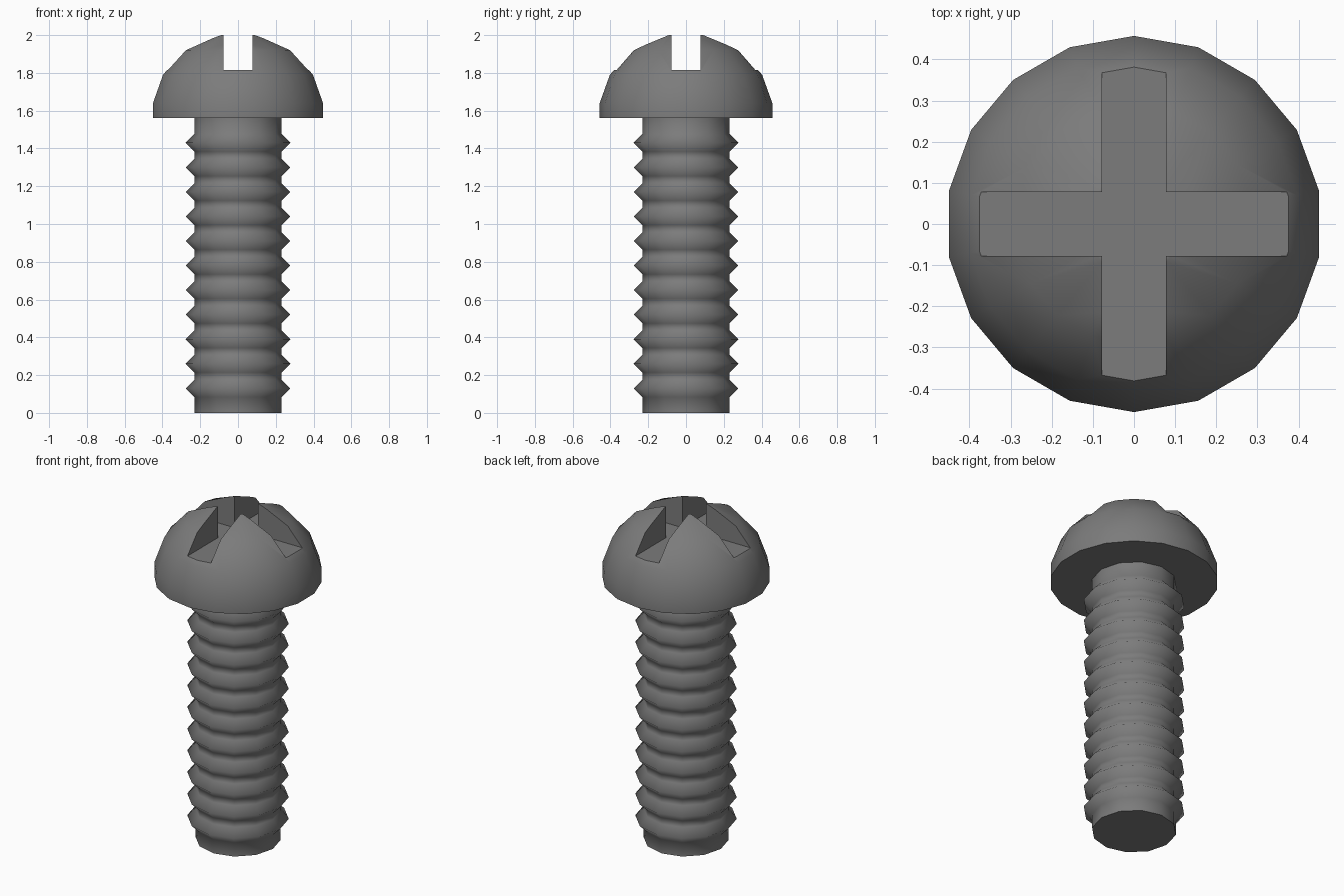
import bpy, bmesh, math

if "Cube" in bpy.data.objects:
    bpy.data.objects.remove(bpy.data.objects["Cube"])

steel = bpy.data.materials.new("dark grey steel")
steel.diffuse_color = (0.2, 0.2, 0.2, 1)
steel.use_nodes = True
steel.node_tree.nodes["Principled BSDF"].inputs["Base Color"].default_value = steel.diffuse_color


def lathe(name, profile, sides, start):
    """Closed solid turned around z from (radius, height) points, bottom to top."""
    bm = bmesh.new()
    rings = []
    for r, z in profile:
        angles = [start + 2 * math.pi * i / sides for i in range(sides)]
        rings.append([bm.verts.new((r * math.cos(a), r * math.sin(a), z)) for a in angles])
    for low, high in zip(rings, rings[1:]):
        for i in range(sides):
            j = (i + 1) % sides
            bm.faces.new((low[i], low[j], high[j], high[i])).smooth = True
    bm.faces.new(rings[0][::-1])
    bm.faces.new(rings[-1])
    mesh = bpy.data.meshes.new(name)
    bm.to_mesh(mesh)
    bm.free()
    mesh.materials.append(steel)
    obj = bpy.data.objects.new(name, mesh)
    bpy.context.collection.objects.link(obj)
    return obj


# Threaded shank: straight core with eleven V-shaped ridges
core, ridge, pitch, half = 0.231, 0.277, 0.13, 0.046
profile = [(core, 0)]
for n in range(1, 12):
    z = n * pitch
    profile += [(core, z - half), (ridge, z), (core, z + half)]
profile.append((core, 1.57))
lathe("threaded_shank", profile, 12, 0)

# Domed head
head = lathe("screw_head",
             [(0.457, 1.56), (0.457, 1.64), (0.403, 1.79), (0.29, 1.92), (0.12, 2.0)],
             18, math.pi / 2)

# Cross slots cut right through the dome
for name, size in (("slot_x", (1.2, 0.156, 0.4)), ("slot_y", (0.156, 1.2, 0.4))):
    bpy.ops.mesh.primitive_cube_add(size=1, location=(0, 0, 1.815 + 0.2))
    cutter = bpy.context.object
    cutter.name = name + "_cutter"
    cutter.scale = size
    cutter.hide_render = True
    bpy.ops.object.transform_apply(location=True, rotation=False, scale=True)
    cutter.data.materials.append(steel)
    bpy.ops.object.select_all(action='DESELECT')
    bpy.context.view_layer.objects.active = head
    head.select_set(True)
    mod = head.modifiers.new(name, 'BOOLEAN')
    mod.operation = 'DIFFERENCE'
    mod.solver = 'EXACT'
    mod.object = cutter
    bpy.ops.object.modifier_apply(modifier=mod.name)
    bpy.data.objects.remove(cutter)

bpy.ops.object.shade_smooth_by_angle(angle=math.radians(40))
